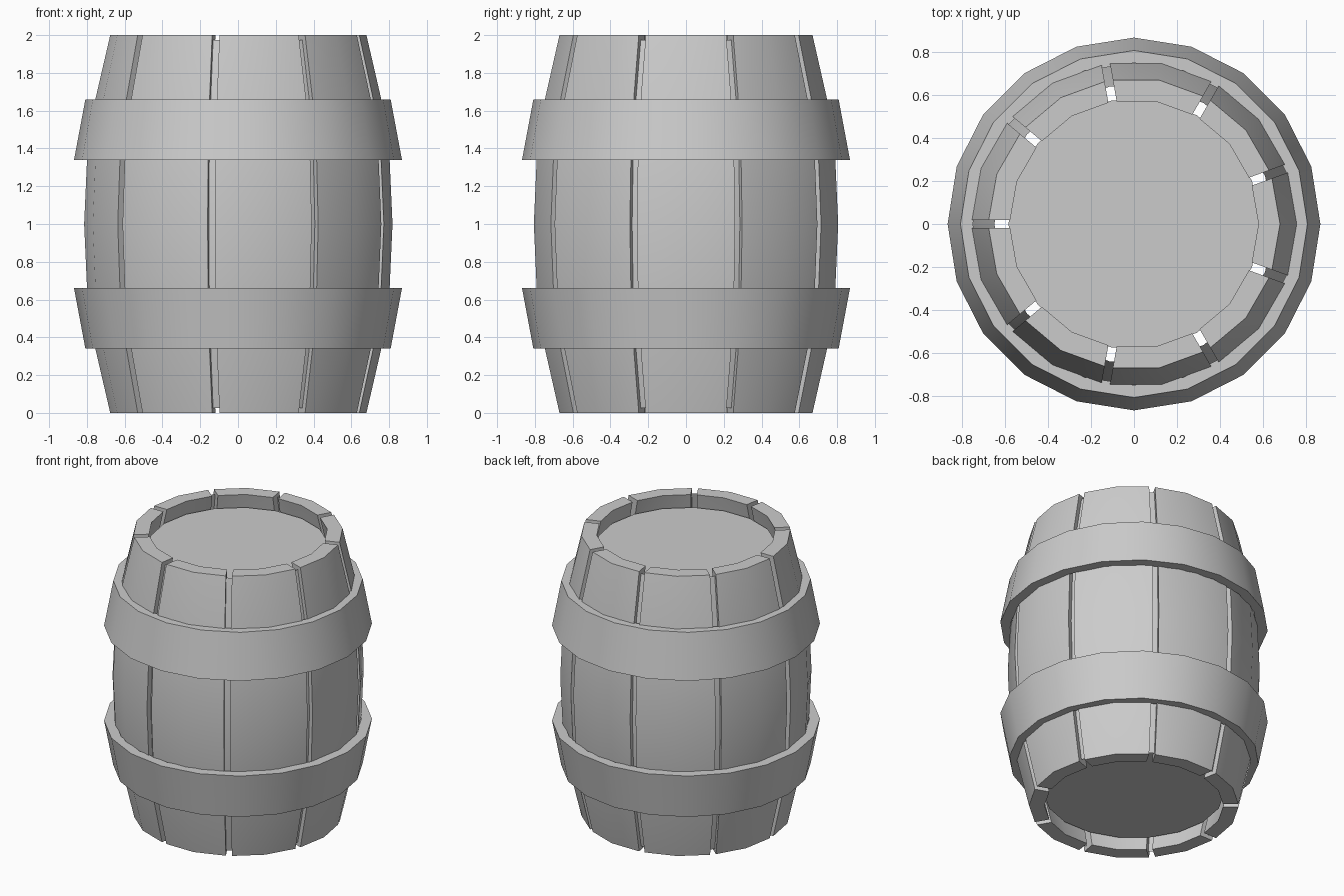
import bpy, bmesh
from math import radians, cos, sin
from mathutils import Vector

if "Cube" in bpy.data.objects:
    bpy.data.objects.remove(bpy.data.objects["Cube"])

# Bulging barrel profile: (radius, height)
PROFILE = [(0.68, 0.0), (0.757, 1 / 3), (0.803, 2 / 3), (0.818, 1.0),
           (0.803, 4 / 3), (0.757, 5 / 3), (0.68, 2.0)]
THICK, HALF_GAP = 0.10, 0.02


def polar(r, deg, z):
    return Vector((r * cos(radians(deg)), r * sin(radians(deg)), z))


def finish(name, bm):
    bmesh.ops.recalc_face_normals(bm, faces=bm.faces)
    me = bpy.data.meshes.new(name)
    bm.to_mesh(me)
    bm.free()
    ob = bpy.data.objects.new(name, me)
    bpy.context.collection.objects.link(ob)
    bpy.ops.object.select_all(action='DESELECT')
    ob.select_set(True)
    bpy.context.view_layer.objects.active = ob
    bpy.ops.object.shade_smooth_by_angle(angle=radians(30))
    return ob


def lathe(name, points, sides, closed):
    """Revolve (radius, z) points; closed joins the last point to the first."""
    bm = bmesh.new()
    rings = [[bm.verts.new(polar(r, 360 * i / sides, z)) for i in range(sides)]
             for r, z in points]
    pairs = list(zip(rings, rings[1:])) + ([(rings[-1], rings[0])] if closed else [])
    for a, b in pairs:
        for i in range(sides):
            j = (i + 1) % sides
            bm.faces.new((a[i], a[j], b[j], b[i]))
    return finish(name, bm)


def arc(r, z, mid):
    """Three points across one stave, pulled in from the neighbours."""
    c = polar(r, mid, z)
    ends = [polar(r, mid + s, z) for s in (-20, 20)]
    ends = [e + (c - e).normalized() * HALF_GAP for e in ends]
    return [ends[0], c, ends[1]]


# Nine staves, each two flat segments wide
for k in range(9):
    bm = bmesh.new()
    rows = []
    for r, z in PROFILE:
        loop = arc(r, z, 40 * k) + arc(r - THICK, z, 40 * k)[::-1]
        rows.append([bm.verts.new(p) for p in loop])
    for a, b in zip(rows, rows[1:]):
        for i in range(6):
            j = (i + 1) % 6
            bm.faces.new((a[i], a[j], b[j], b[i]))
    for row in (rows[0], rows[-1]):
        bm.faces.new((row[0], row[1], row[4], row[5]))
        bm.faces.new((row[1], row[2], row[3], row[4]))
    finish(f"stave_{k + 1}", bm)

# Thin shell that closes the grooves, just short of both rims
inner = [(r - 0.035, z) for r, z in PROFILE]
inner[0], inner[-1] = (0.65, 0.025), (0.65, 1.975)
lathe("inner_shell", inner, 18, False)

# Two iron hoops, mirrored about mid height
hoop = [(0.75, 0.34), (0.808, 0.34), (0.868, 0.66), (0.80, 0.66)]
lathe("lower_hoop", hoop, 20, True)
lathe("upper_hoop", [(r, 2 - z) for r, z in hoop], 20, True)

# Recessed lids
for name, z in (("bottom_lid", 0.095), ("top_lid", 1.905)):
    bm = bmesh.new()
    bm.faces.new([bm.verts.new(polar(0.585, 20 * i, z)) for i in range(18)])
    finish(name, bm)
